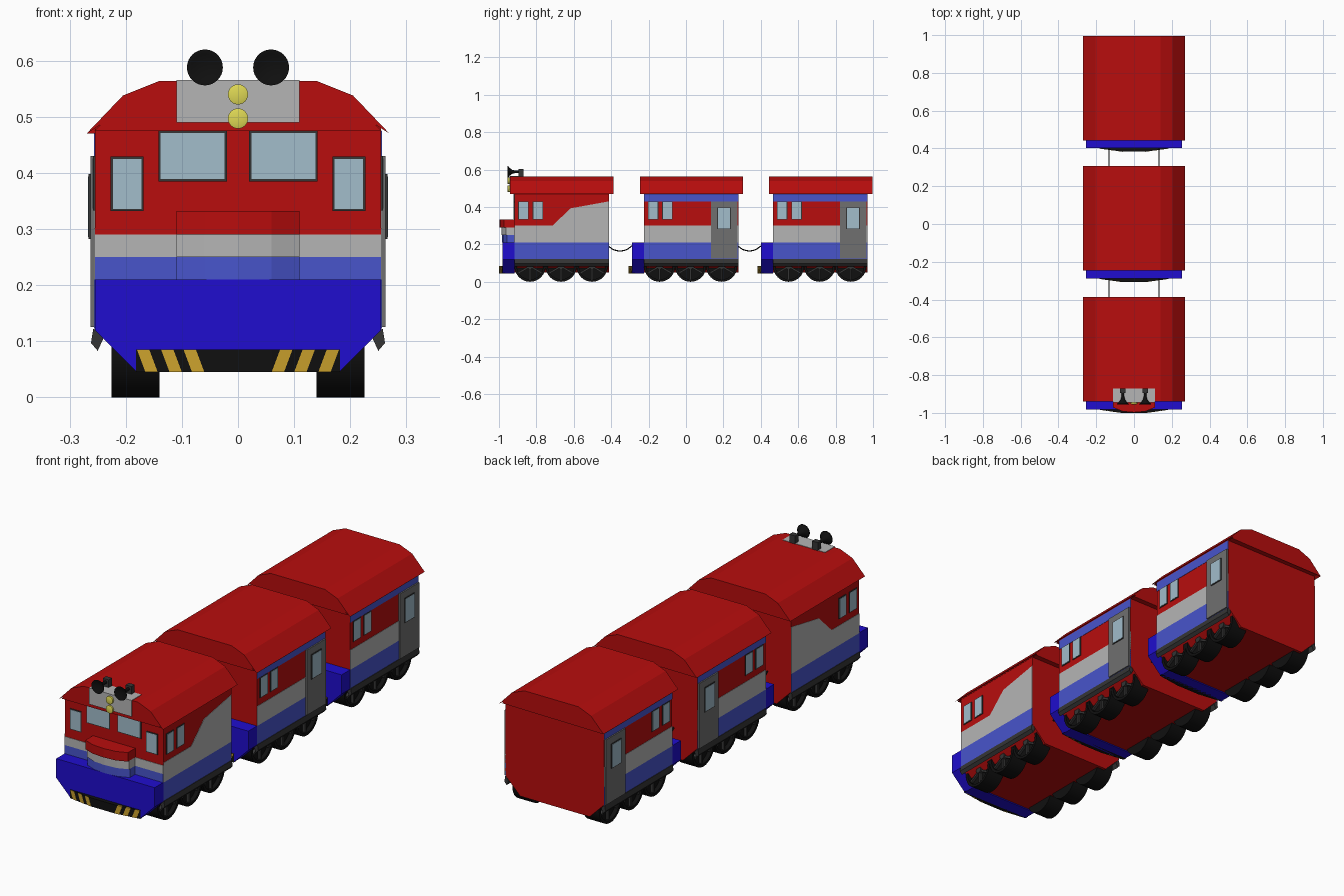
import bpy, bmesh, math
from mathutils import Matrix, Vector

if "Cube" in bpy.data.objects:
    bpy.data.objects.remove(bpy.data.objects["Cube"])


def mat(name, r, g, b):
    m = bpy.data.materials.new(name)
    m.diffuse_color = (r, g, b, 1)
    m.use_nodes = True
    m.node_tree.nodes["Principled BSDF"].inputs["Base Color"].default_value = m.diffuse_color
    return m


RED = mat("red", .48, .004, .004)
NAVY = mat("deep_blue", .014, .004, .62)
BLUE = mat("light_blue", .065, .09, .6)
SILVER = mat("silver", .46, .46, .46)
STEEL = mat("steel", .16, .16, .16)
DARK = mat("dark_grey", .035, .035, .035)
BLACK = mat("black", .005, .005, .005)
GLASS = mat("glass", .36, .51, .6)
LAMP = mat("lamp_yellow", .74, .69, .09)
HAZARD = mat("hazard_yellow", .6, .36, .026)


def finish(name, bm, material):
    bmesh.ops.recalc_face_normals(bm, faces=bm.faces)
    me = bpy.data.meshes.new(name)
    bm.to_mesh(me)
    bm.free()
    me.materials.append(material)
    ob = bpy.data.objects.new(name, me)
    bpy.context.collection.objects.link(ob)
    return ob


def prism(name, pts, a, b, axis, material):
    """Extrude a 2D outline from a to b along the axis."""
    place = {'x': lambda p, t: (t, p[0], p[1]),
             'y': lambda p, t: (p[0], t, p[1]),
             'z': lambda p, t: (p[0], p[1], t)}[axis]
    bm = bmesh.new()
    lo = [bm.verts.new(place(p, a)) for p in pts]
    hi = [bm.verts.new(place(p, b)) for p in pts]
    bm.faces.new(lo)
    bm.faces.new(hi)
    n = len(pts)
    for i in range(n):
        bm.faces.new((lo[i], lo[(i + 1) % n], hi[(i + 1) % n], hi[i]))
    return finish(name, bm, material)


def rect(u0, u1, v0, v1):
    return [(u0, v0), (u1, v0), (u1, v1), (u0, v1)]


def mirrored(half):
    return half + [(-x, z) for x, z in reversed(half)]


def lathe(name, profile, centre, axis, material, segs=32):
    """Revolve (radius, position) points around the x or y axis."""
    bm = bmesh.new()
    vs = [bm.verts.new((t, r, 0)) for r, t in profile]
    edges = [bm.edges.new(e) for e in zip(vs, vs[1:])]
    bmesh.ops.spin(bm, geom=vs + edges, cent=(0, 0, 0), axis=(1, 0, 0),
                   angle=math.tau, steps=segs, use_duplicate=False)
    bmesh.ops.remove_doubles(bm, verts=bm.verts, dist=1e-5)
    if axis == 'y':
        bm.transform(Matrix.Rotation(math.pi / 2, 4, 'Z'))
    bm.transform(Matrix.Translation(Vector(centre)))
    ob = finish(name, bm, material)
    bpy.context.view_layer.objects.active = ob
    ob.select_set(True)
    bpy.ops.object.shade_smooth_by_angle(angle=math.radians(30))
    ob.select_set(False)
    return ob


def window(name, u0, u1, v0, v1, base, direction, axis):
    """Dark frame with a glass pane standing slightly proud of it."""
    prism(name + "_frame", rect(u0, u1, v0, v1), base, base + direction * .003, axis, DARK)
    e = .004
    prism(name + "_glass", rect(u0 + e, u1 - e, v0 + e, v1 - e), base, base + direction * .004, axis, GLASS)


BODY = mirrored([(.18, .05), (.255, .125), (.255, .482), (.205, .53), (.14, .555)])
SKIRT = mirrored([(.18, .045), (.255, .12), (.255, .21)])
ROOF_OUT = [(.27, .47), (.205, .538), (.14, .564)]
ROOF_IN = [(.14, .554), (.201, .53), (.256, .475)]
ROOF = (ROOF_OUT + [(-x, z) for x, z in reversed(ROOF_OUT)]
        + [(-x, z) for x, z in ROOF_IN] + list(reversed(ROOF_IN)))


def wheel(name, s, y):
    z = .083
    lathe(name, [(0, s * .14), (.083, s * .14), (.083, s * .225), (.07, s * .225),
                 (.07, s * .205), (0, s * .205)], (0, y, z), 'x', BLACK)
    lathe(name + "_hub", [(.016, s * .2), (.016, s * .222), (0, s * .222)], (0, y, z), 'x', DARK, 16)
    for k in range(3):
        a = math.radians(30 + 60 * k)
        d, n = Vector((math.cos(a), math.sin(a))) * .071, Vector((-math.sin(a), math.cos(a))) * .005
        c = Vector((y, z))
        prism(name + "_spoke", [tuple(c + p) for p in (d + n, n - d, -d - n, d - n)],
              s * .204, s * .217, 'x', DARK)


def car(name, y, loco):
    """Shell, skirt, bumper, wheels and side details; y is the front of the body."""
    back = y + .504
    prism(name + "_body", BODY, y, back, 'y', RED)
    prism(name + "_roof", ROOF, y - .023, y + .53, 'y', RED)
    prism(name + "_skirt", SKIRT, y - .064, y, 'y', NAVY)

    # bumper with slanted hazard stripes
    prism(name + "_bumper", [(-.182, y - .05), (-.182, y - .066), (-.06, y - .083), (.06, y - .083),
                             (.182, y - .066), (.182, y - .05)], .045, .085, 'z', BLACK)
    for s in (1, -1):
        for x in (.18, .137, .097):
            bm = bmesh.new()
            vs = []
            for px, pz in ((x, .085), (x - .022, .085), (x - .037, .045), (x - .015, .045)):
                py = y - .0835 + .017 * max(0, px - .06) / .122
                vs += [bm.verts.new((s * px, py - .0005, pz)), bm.verts.new((s * px, py + .006, pz))]
            for i in range(4):
                j = (i + 1) % 4
                bm.faces.new((vs[2 * i], vs[2 * j], vs[2 * j + 1], vs[2 * i + 1]))
            bm.faces.new(vs[0::2])
            bm.faces.new(vs[1::2])
            finish(name + "_hazard_stripe", bm, HAZARD)

    for s in (1, -1):
        x0, x1 = s * .254, s * .2565
        # sill bar and painted side bands
        prism(name + "_sill", [(s * .25, .12), (s * .24, .105), (s * .25, .083), (s * .262, .097), (s * .258, .122)],
              y, back, 'y', DARK)
        prism(name + "_blue_band", rect(y, back, .123, .21), x0, x1, 'x', BLUE)
        if loco:
            grey = [(y, .21), (back, .21), (back, .43), (y + .3, .393), (y + .205, .302), (y, .302)]
            prism(name + "_silver_band", grey, x0, x1, 'x', SILVER)
        else:
            prism(name + "_silver_band", rect(y, back, .21, .302), x0, x1, 'x', SILVER)
            prism(name + "_top_band", rect(y, back, .43, .475), x0, x1, 'x', BLUE)
            prism(name + "_door", rect(y + .358, y + .5, .125, .43), s * .25, s * .263, 'x', STEEL)
            window(name + "_door_window", y + .39, y + .464, .282, .398, s * .263, s, 'x')
        for w in (.02, .097):
            window(name + "_side_window", y + w, y + w + .056, .333, .43, s * .255, s, 'x')
        for d in (.083, .249, .415):
            wheel(name + "_wheel", s, y + d)


FRONTS = (-.917, -.224, .466)
for i, y in enumerate(FRONTS):
    car(("engine", "first_coach", "second_coach")[i], y, i == 0)

# cab front: bands, windows, nose
F = FRONTS[0]
prism("front_blue_band", rect(-.255, .255, .21, .25), F - .002, F, 'y', BLUE)
prism("front_silver_band", rect(-.255, .255, .25, .29), F - .002, F, 'y', SILVER)
for s in (1, -1):
    for u0, u1, v0, v1 in ((.02, .142, .385, .475), (.168, .227, .332, .429)):
        window("windscreen", min(s * u0, s * u1), max(s * u0, s * u1), v0, v1, F, -1, 'y')
for z0, z1, m, d in ((.21, .25, BLUE, .066), (.25, .29, SILVER, .07), (.29, .332, RED, .08)):
    plan = [(.11, F), (.11, F - d + .025), (.06, F - d + .005), (0, F - d)]
    plan += [(-x, v) for x, v in reversed(plan[:3])]
    prism("nose", plan, z0, z1, 'z', m)

# headlight housing, lamps and horns
prism("headlight_housing", rect(-.11, .11, .49, .566), F - .028, F + .045, 'y', SILVER)
for z in (.54, .497):
    lathe("headlight", [(.018, F - .02), (.018, F - .036), (.012, F - .038), (0, F - .038)], (0, 0, z), 'y', LAMP, 24)
for x in (-.059, .059):
    lathe("horn", [(0, F - .022), (.024, F - .037), (.032, F - .038), (.031, F - .034), (.02, F - .025),
                   (.011, F - .012), (.007, F + .004), (.007, F + .026)], (x, 0, .588), 'y', BLACK)
    prism("horn_stand", rect(x - .015, x + .015, .56, .602), F + .022, F + .047, 'y', DARK)

# sagging cables between the cars
for a, b in zip(FRONTS, FRONTS[1:]):
    for x in (-.132, .132):
        cu = bpy.data.curves.new("coupling_cable", 'CURVE')
        cu.dimensions = '3D'
        cu.bevel_depth = .0035
        cu.bevel_resolution = 1
        cu.use_fill_caps = True
        y0, y1 = a + .5, b - .06
        pts = [(y0, .192), (y0 + .035, .17), (y1 - .045, .168), (y1, .195)]
        sp = cu.splines.new('BEZIER')
        sp.bezier_points.add(3)
        for bp, (py, pz) in zip(sp.bezier_points, pts):
            bp.co = (x, py, pz)
            bp.handle_left_type = bp.handle_right_type = 'AUTO'
        sp.resolution_u = 6
        ob = bpy.data.objects.new("coupling_cable", cu)
        cu.materials.append(BLACK)
        bpy.context.collection.objects.link(ob)
